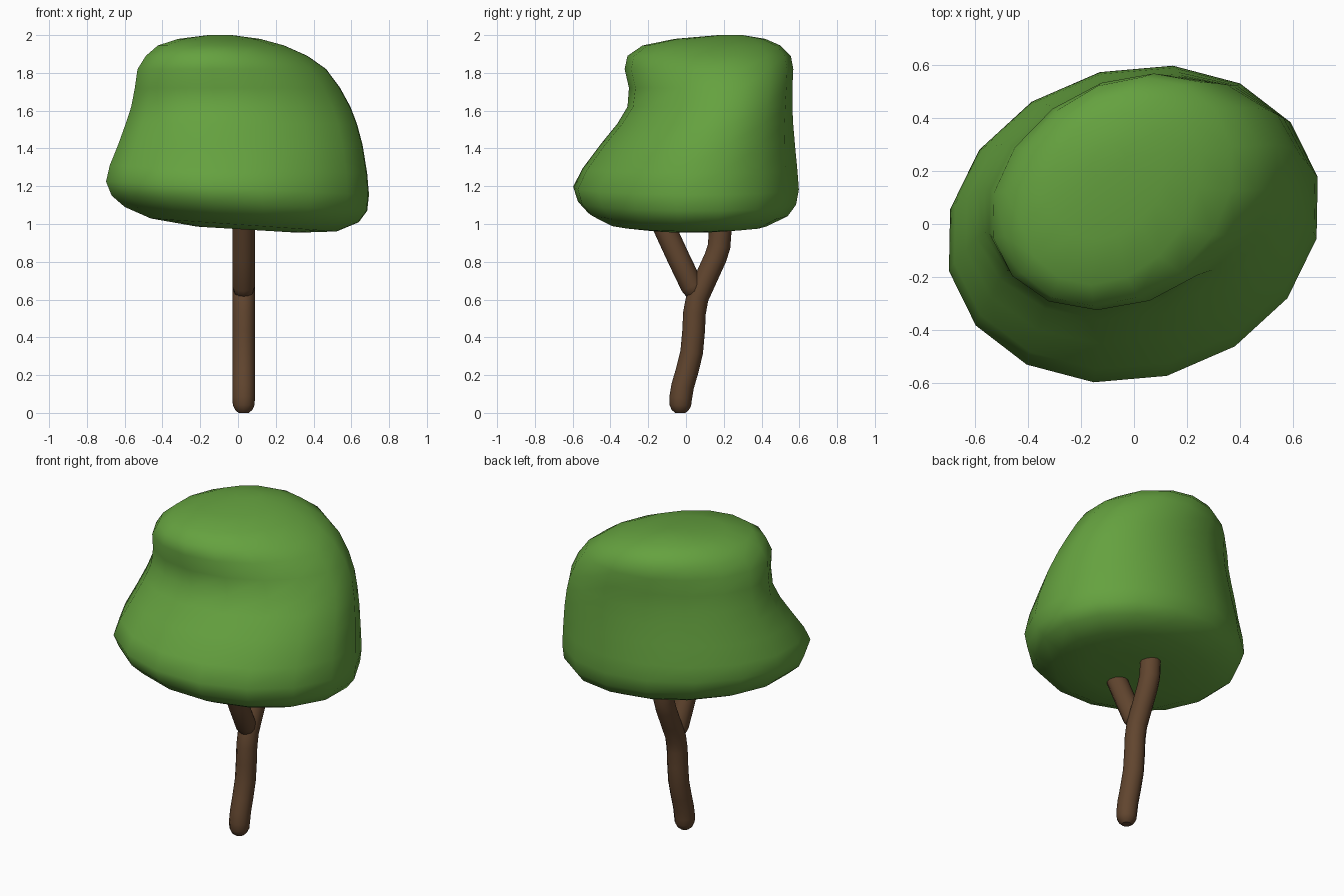
import bpy, bmesh, math

if "Cube" in bpy.data.objects:
    bpy.data.objects.remove(bpy.data.objects["Cube"])


def material(name, color):
    m = bpy.data.materials.new(name)
    m.diffuse_color = color
    m.use_nodes = True
    m.node_tree.nodes["Principled BSDF"].inputs["Base Color"].default_value = m.diffuse_color
    return m


green = material("leaf_green", (0.13, 0.36, 0.05, 1))
brown = material("bark_brown", (0.12, 0.06, 0.028, 1))
SIDES = 16


def loft(name, rings, mat, x_off=0.18):
    """Skin sheared elliptical rings: (z, xmin, xmax, ymin, ymax, skew, x slope)."""
    bm = bmesh.new()
    loops = []
    for z, x0, x1, y0, y1, skew, slope in rings:
        loop = []
        for i in range(SIDES):
            t = x_off + math.tau * i / SIDES
            dx = (x1 - x0) / 2 * math.cos(t)
            dy = (y1 - y0) / 2 * math.sin(t + skew)
            loop.append(bm.verts.new(((x0 + x1) / 2 + dx, (y0 + y1) / 2 + dy, z + slope * dx)))
        loops.append(loop)
    for a, b in zip(loops, loops[1:]):
        for i in range(SIDES):
            j = (i + 1) % SIDES
            bm.faces.new((a[i], a[j], b[j], b[i]))
    bm.faces.new(loops[0][::-1])
    bm.faces.new(loops[-1])
    bm.normal_update()
    me = bpy.data.meshes.new(name)
    bm.to_mesh(me)
    bm.free()
    me.polygons.foreach_set("use_smooth", [True] * len(me.polygons))
    me.materials.append(mat)
    ob = bpy.data.objects.new(name, me)
    bpy.context.collection.objects.link(ob)
    return ob


def limb(name, path, mat, x=0.03, radius=0.06):
    """Round tube along a (y, z, thickness) path in the plane x."""
    cu = bpy.data.curves.new(name, 'CURVE')
    cu.dimensions = '3D'
    cu.bevel_depth = radius
    cu.bevel_resolution = 4
    cu.use_fill_caps = True
    sp = cu.splines.new('POLY')
    sp.points.add(len(path) - 1)
    for p, (y, z, r) in zip(sp.points, path):
        p.co = (x, y, z, 1)
        p.radius = r
    sp.use_smooth = True
    cu.materials.append(mat)
    ob = bpy.data.objects.new(name, cu)
    bpy.context.collection.objects.link(ob)
    bpy.ops.object.select_all(action='DESELECT')
    ob.select_set(True)
    bpy.context.view_layer.objects.active = ob
    bpy.ops.object.convert(target='MESH')
    bpy.ops.object.shade_smooth_by_angle(angle=math.radians(50))


# Leafy crown: wide skirt below, offset lump above
loft("leaf_crown", [
    (0.970, -0.22, 0.32, -0.22, 0.22, 0.12, -0.06),
    (0.995, -0.47, 0.53, -0.41, 0.43, 0.12, -0.07),
    (1.050, -0.61, 0.65, -0.52, 0.54, 0.12, -0.065),
    (1.110, -0.68, 0.695, -0.575, 0.585, 0.12, -0.06),
    (1.190, -0.71, 0.705, -0.60, 0.60, 0.12, -0.05),
    (1.290, -0.69, 0.695, -0.55, 0.592, 0.12, -0.03),
    (1.420, -0.645, 0.67, -0.455, 0.578, 0.14, 0),
    (1.530, -0.605, 0.64, -0.365, 0.568, 0.16, 0),
    (1.620, -0.575, 0.605, -0.31, 0.563, 0.19, 0),
    (1.720, -0.555, 0.55, -0.302, 0.563, 0.22, 0),
    (1.820, -0.54, 0.475, -0.325, 0.568, 0.22, 0),
    (1.890, -0.495, 0.375, -0.31, 0.555, 0.22, 0),
    (1.945, -0.43, 0.25, -0.23, 0.50, 0.22, 0),
    (1.980, -0.32, 0.12, -0.06, 0.42, 0.2, 0),
    (2.000, -0.16, -0.03, 0.17, 0.30, 0.2, 0),
], green)

# Crooked trunk with a rounded foot
limb("trunk", [
    (-0.03, 0.0, 0.45), (-0.03, 0.015, 0.75), (-0.03, 0.04, 0.95), (-0.028, 0.08, 1),
    (-0.018, 0.14, 1), (0.005, 0.22, 1), (0.03, 0.32, 1), (0.04, 0.43, 1),
    (0.045, 0.53, 1), (0.06, 0.61, 1), (0.105, 0.71, 1), (0.155, 0.82, 1),
    (0.175, 0.88, 1), (0.18, 0.95, 1), (0.18, 1.05, 1),
], brown)

# Forked branch on the front side
limb("branch", [
    (0.055, 0.62, 0.5), (0.047, 0.638, 0.85), (0.032, 0.67, 1),
    (-0.04, 0.82, 1), (-0.10, 0.95, 1), (-0.14, 1.04, 1),
], brown)
